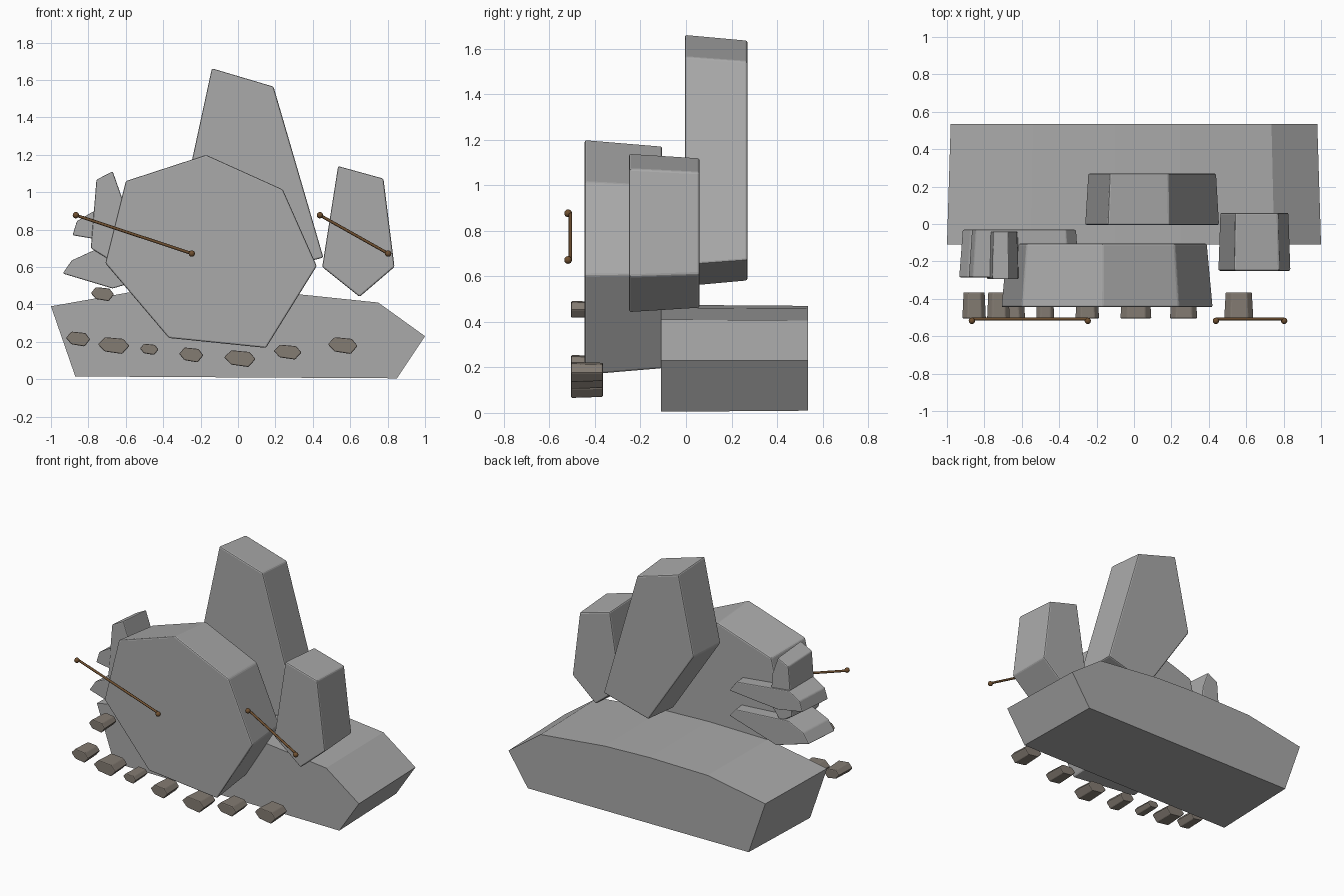
import bpy, bmesh
from mathutils import Vector

cube = bpy.data.objects.get("Cube")
if cube:
    bpy.data.objects.remove(cube, do_unlink=True)


def material(name, rgb):
    mat = bpy.data.materials.new(name)
    mat.use_nodes = True
    mat.diffuse_color = (*rgb, 1)
    bsdf = mat.node_tree.nodes["Principled BSDF"]
    bsdf.inputs["Base Color"].default_value = (*rgb, 1)
    bsdf.inputs["Roughness"].default_value = 0.9
    return mat


stone = material("grey stone", (0.40, 0.40, 0.40))
pebble_stone = material("warm pebble grey", (0.23, 0.20, 0.17))
wood = material("brown wood", (0.16, 0.08, 0.03))


def finish(name, bm, mat):
    bmesh.ops.recalc_face_normals(bm, faces=bm.faces)
    mesh = bpy.data.meshes.new(name)
    bm.to_mesh(mesh)
    bm.free()
    mesh.materials.append(mat)
    obj = bpy.data.objects.new(name, mesh)
    bpy.context.collection.objects.link(obj)
    return obj


def rock(name, outline, front, back, taper, bevel, mat=stone):
    """Extrude an (x, z) outline along y, shrinking it towards the back."""
    bm = bmesh.new()
    cx = (min(p[0] for p in outline) + max(p[0] for p in outline)) / 2
    cz = (min(p[1] for p in outline) + max(p[1] for p in outline)) / 2
    near = [bm.verts.new((x, front, z)) for x, z in outline]
    far = [bm.verts.new((cx + (x - cx) * taper, back, cz + (z - cz) * taper))
           for x, z in outline]
    bm.faces.new(near)
    bm.faces.new(far[::-1])
    for i in range(len(near)):
        j = (i + 1) % len(near)
        bm.faces.new((near[i], far[i], far[j], near[j]))
    obj = finish(name, bm, mat)
    if bevel:
        mod = obj.modifiers.new("worn edges", "BEVEL")
        mod.width = bevel
        mod.segments = 2
        mod.limit_method = "ANGLE"
        mod.angle_limit = 0.3
    return obj


# Long ground slab
rock("base_slab", [(-1, .39), (-.55, .47), (-.1, .475), (.25, .462), (.75, .41),
                   (1, .23), (.85, .005), (-.87, .015)], -.11, .535, .98, 0)

# Large standing rocks
rock("front_boulder", [(-.17, 1.2), (.24, 1.015), (.422, .605), (.15, .167),
                       (-.37, .22), (-.71, .62), (-.6, 1.06)],
     -.445, -.105, .945, .009)
rock("tall_spire", [(-.14, 1.663), (.19, 1.565), (.457, .65), (.1, .555),
                    (-.262, 1.1)], -.005, .27, .955, .009)
rock("left_rock", [(.535, 1.14), (.778, 1.073), (.837, .6), (.65, .44),
                   (.45, .6)], -.25, .06, .945, .009)

# Cluster of small rocks on the right side
rock("upright_chip", [(-.757, 1.067), (-.67, 1.112), (-.62, .97), (-.61, .75),
                      (-.69, .64), (-.787, .7)], -.295, -.04, .92, .007)
rock("upper_ledge", [(-.885, .77), (-.862, .845), (-.775, .897), (-.35, .85),
                     (-.29, .77), (-.68, .735)], -.285, -.03, .94, .006)
rock("lower_ledge", [(-.937, .565), (-.89, .635), (-.77, .69), (-.34, .66),
                     (-.29, .6), (-.67, .485)], -.285, -.03, .94, .006)

# Pebbles along the front: centre x, centre z, width, height
pebble_outline = [(-.5, .08), (-.27, .5), (.3, .4), (.5, -.02), (.27, -.5), (-.28, -.35)]
pebbles = [(-.855, .215, .13, .08), (-.665, .18, .17, .09), (-.475, .16, .1, .06),
           (-.25, .13, .13, .08), (.01, .11, .17, .09), (.265, .145, .15, .08),
           (.56, .18, .16, .09), (-.725, .455, .125, .075)]
for i, (x, z, w, h) in enumerate(pebbles):
    rock(f"pebble_{i + 1}", [(x + u * w, z + v * h) for u, v in pebble_outline],
         -.505, -.365, .9, .006, pebble_stone)


# Thin rods with a knob on each end
def rod(name, start, end):
    bm = bmesh.new()
    a, b = Vector(start), Vector(end)
    axis = b - a
    made = bmesh.ops.create_cone(bm, cap_ends=True, segments=8, radius1=.008,
                                 radius2=.008, depth=axis.length)
    bmesh.ops.rotate(bm, verts=made["verts"],
                     matrix=axis.to_track_quat("Z", "Y").to_matrix())
    bmesh.ops.translate(bm, verts=made["verts"], vec=(a + b) / 2)
    for point in (a, b):
        knob = bmesh.ops.create_uvsphere(bm, u_segments=12, v_segments=8, radius=.017)
        bmesh.ops.translate(bm, verts=knob["verts"], vec=point + Vector((0, -.01, 0)))
    obj = finish(name, bm, wood)
    for face in obj.data.polygons:
        face.use_smooth = len(face.vertices) < 8


rod("right_rod", (-.867, -.508, .877), (-.247, -.508, .672))
rod("left_rod", (.438, -.508, .877), (.803, -.508, .672))
